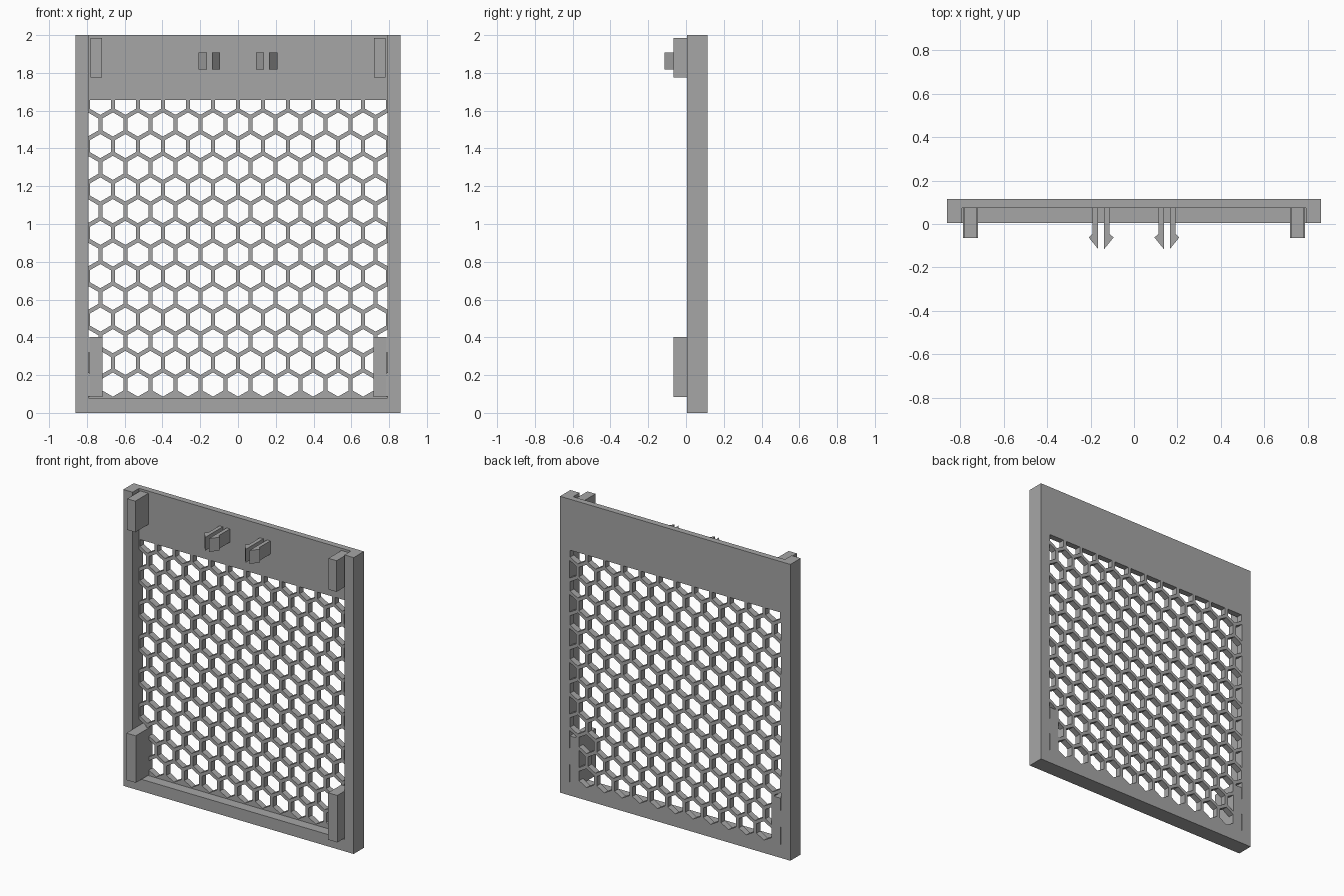
import bpy, bmesh, math
from mathutils import Matrix, Vector

if "Cube" in bpy.data.objects:
    bpy.data.objects.remove(bpy.data.objects["Cube"], do_unlink=True)

grey = bpy.data.materials.new("plain_grey")
grey.use_nodes = True
grey.diffuse_color = (0.38, 0.38, 0.38, 1)
grey.node_tree.nodes["Principled BSDF"].inputs["Base Color"].default_value = grey.diffuse_color

HALF_W, HEIGHT = 0.86, 2.0
FRONT, PLATE, BACK = 0.005, 0.074, 0.115     # rim front, plate front, back face
INNER, SILL, WINDOW_TOP = 0.791, 0.08, 1.656
PITCH, WALL, FIRST_ROW = 0.1325, 0.022, 0.15


def finish(name, bm):
    bmesh.ops.recalc_face_normals(bm, faces=bm.faces)
    mesh = bpy.data.meshes.new(name)
    bm.to_mesh(mesh)
    bm.free()
    mesh.materials.append(grey)
    ob = bpy.data.objects.new(name, mesh)
    bpy.context.collection.objects.link(ob)
    return ob


def box(name, x0, x1, y0, y1, z0, z1):
    bm = bmesh.new()
    size = Matrix.Diagonal((x1 - x0, y1 - y0, z1 - z0, 1))
    mid = Matrix.Translation(((x0 + x1) / 2, (y0 + y1) / 2, (z0 + z1) / 2))
    bmesh.ops.create_cube(bm, size=1, matrix=mid @ size)
    return finish(name, bm)


def extrude(bm, points, offset):
    face = bm.faces.new([bm.verts.new(p) for p in points])
    new = bmesh.ops.extrude_face_region(bm, geom=[face])["geom"]
    verts = [v for v in new if isinstance(v, bmesh.types.BMVert)]
    bmesh.ops.translate(bm, verts=verts, vec=offset)


def combine(target, tool, operation):
    """Apply a boolean and discard the tool object."""
    mod = target.modifiers.new("cut", "BOOLEAN")
    mod.operation, mod.object, mod.solver = operation, tool, "EXACT"
    graph = bpy.context.evaluated_depsgraph_get()
    result = bpy.data.meshes.new_from_object(target.evaluated_get(graph))
    target.modifiers.remove(mod)
    target.data = result
    bpy.data.objects.remove(tool, do_unlink=True)


# Honeycomb cutter: staggered rows of hexagonal prisms, trimmed to the window
bm = bmesh.new()
radius = (PITCH - WALL) / math.sqrt(3)
for row in range(14):
    z = FIRST_ROW + row * PITCH * math.sqrt(3) / 2
    for col in range(-7, 8):
        x = (col + 0.5 * (row % 2)) * PITCH
        if abs(x) > INNER + PITCH / 2:
            continue
        ring = [(x + radius * math.sin(a), PLATE - 0.03, z + radius * math.cos(a))
                for a in (i * math.pi / 3 for i in range(6))]
        extrude(bm, ring, Vector((0, 0.1, 0)))
honeycomb = finish("honeycomb_cutter", bm)
combine(honeycomb, box("window", -INNER, INNER, 0, 0.3, SILL, WINDOW_TOP), "INTERSECT")

# Panel: slab with a front recess open at the top, pierced by the honeycomb
panel = box("grille_panel", -HALF_W, HALF_W, FRONT, BACK, 0, HEIGHT)
combine(panel, box("recess", -INNER, INNER, -0.2, PLATE, SILL, HEIGHT + 0.2), "DIFFERENCE")
combine(panel, honeycomb, "DIFFERENCE")

for side, label in ((1, "left"), (-1, "right")):
    # Corner blocks
    for part, lo, hi, back, z0, z1 in (("upper", 0.721, 0.782, PLATE, 1.775, 1.985),
                                       ("lower", 0.718, 0.787, BACK, 0.085, 0.402)):
        x0, x1 = sorted((side * lo, side * hi))
        box(f"{part}_{label}_block", x0, x1, -0.065, back, z0, z1)

    # Snap clip: two barbed prongs back to back
    bm = bmesh.new()
    for way in (1, -1):
        profile = [(0.014, PLATE), (0.039, PLATE), (0.039, -0.045),
                   (0.057, -0.062), (0.014, -0.115)]
        extrude(bm, [(side * 0.151 + way * x, y, 1.818) for x, y in profile],
                Vector((0, 0, 0.09)))
    finish(f"{label}_snap_clip", bm)
